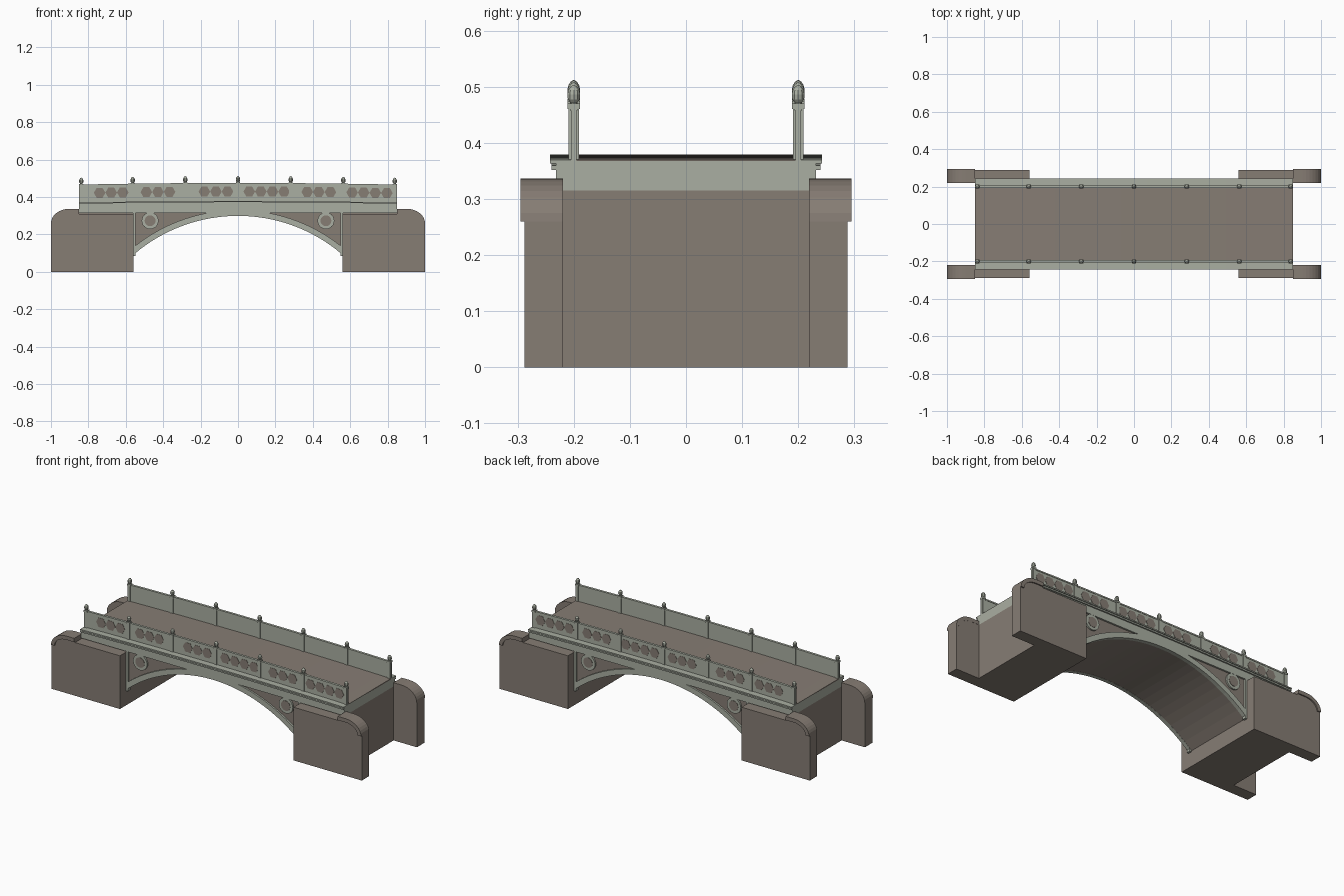
import bpy, bmesh, math

cube = bpy.data.objects.get("Cube")
if cube:
    bpy.data.objects.remove(cube, do_unlink=True)


def material(name, rgb):
    m = bpy.data.materials.new(name)
    m.use_nodes = True
    m.diffuse_color = (*rgb, 1)
    m.node_tree.nodes["Principled BSDF"].inputs["Base Color"].default_value = (*rgb, 1)
    return m


BROWN = material("brown stone", (0.24, 0.205, 0.175))
GREEN = material("pale green stone", (0.40, 0.425, 0.36))

SPAN, END, RISE = 0.56, 0.85, 0.30   # arch half span, deck half length, crown height
RADIUS = 0.856


def camber(x):
    """Road height along the bridge."""
    return 0.377 - 0.009 * (x / END) ** 2


def arch(x, grow=0.0):
    """Height of the arch curve, offset outward by grow."""
    r = RADIUS + grow
    return RISE - RADIUS + math.sqrt(r * r - x * x)


def steps(a, b, n):
    return [a + (b - a) * i / n for i in range(n + 1)]


def finish(name, bm, mat, mirror):
    bmesh.ops.recalc_face_normals(bm, faces=bm.faces)
    me = bpy.data.meshes.new(name)
    bm.to_mesh(me)
    bm.free()
    me.materials.append(mat)
    ob = bpy.data.objects.new(name, me)
    bpy.context.collection.objects.link(ob)
    if mirror:
        mod = ob.modifiers.new("Mirror", "MIRROR")
        mod.use_axis = ("x" in mirror, "y" in mirror, False)
    return ob


def add_prism(bm, pts, y0, y1):
    """Extrude an x-z outline between two y positions."""
    face = bm.faces.new([bm.verts.new((x, y0, z)) for x, z in pts])
    ext = bmesh.ops.extrude_face_region(bm, geom=[face])["geom"]
    moved = [v for v in ext if isinstance(v, bmesh.types.BMVert)]
    bmesh.ops.translate(bm, verts=moved, vec=(0, y1 - y0, 0))


def prism(name, pts, y0, y1, mat, mirror=""):
    bm = bmesh.new()
    add_prism(bm, pts, y0, y1)
    return finish(name, bm, mat, mirror)


def rect(x0, x1, z0, z1):
    return [(x0, z0), (x1, z0), (x1, z1), (x0, z1)]


def ngon(cx, cz, r, n):
    return [(cx + r * math.cos(math.tau * i / n), cz + r * math.sin(math.tau * i / n))
            for i in range(n)]


def band(lower, upper, a=-END, b=END, n=24):
    """Closed outline between two height functions."""
    xs = steps(a, b, n)
    return [(x, lower(x)) for x in xs] + [(x, upper(x)) for x in reversed(xs)]


# Abutments and arch barrel
prism("abutment", rect(SPAN, END, 0, 0.315), -0.22, 0.22, BROWN, "x")
prism("arch_barrel", band(arch, lambda x: 0.32, -SPAN, SPAN), -0.222, 0.222, BROWN)

# Wing walls with rounded ends and a wider coping
def wing_curve(inset):
    return [(0.9 + (0.1 - inset) * math.cos(t), 0.26 + (0.077 - inset) * math.sin(t))
            for t in steps(0, math.pi / 2, 8)]


outer = wing_curve(0)
prism("wing_wall", [(SPAN, 0), (1, 0)] + outer + [(END, 0.337), (END, 0.31), (SPAN, 0.31)],
      0.22, 0.288, BROWN, "xy")
prism("wing_coping", outer + [(END, 0.337), (END, 0.315)] + wing_curve(0.022)[::-1],
      0.219, 0.295, BROWN, "xy")

# Deck, road and edge mouldings
prism("deck", band(lambda x: 0.315, camber), -0.232, 0.232, GREEN)
prism("road", band(lambda x: camber(x) - 0.004, lambda x: camber(x) + 0.002),
      -0.195, 0.195, BROWN)
prism("cornice", band(lambda x: camber(x) - 0.005, lambda x: camber(x) + 0.002),
      0.196, 0.242, GREEN, "y")
prism("lower_moulding", band(lambda x: camber(x) - 0.016, lambda x: camber(x) - 0.008),
      0.22, 0.240, GREEN, "y")

# Arch ring, spandrel edge strips and roundels
prism("arch_ring", band(lambda x: arch(x) - 0.001, lambda x: min(arch(x, 0.03), 0.322),
                        -SPAN, SPAN), 0.21, 0.232, GREEN, "y")
prism("spandrel_strip", rect(0.548, SPAN + 0.001, 0.085, 0.32), 0.21, 0.232, GREEN, "xy")
prism("roundel_ring", ngon(0.47, 0.273, 0.045, 24), 0.21, 0.231, GREEN, "xy")
prism("roundel_centre", ngon(0.47, 0.273, 0.029, 24), 0.225, 0.233, BROWN, "xy")

# Parapet with coping
prism("parapet", band(lambda x: camber(x) - 0.004, lambda x: camber(x) + 0.094),
      0.195, 0.205, GREEN, "y")
prism("parapet_coping", band(lambda x: camber(x) + 0.090, lambda x: camber(x) + 0.098),
      0.193, 0.207, GREEN, "y")

# Hexagon plates on the outer parapet faces
bm = bmesh.new()
for first, count in ((-0.74, 3), (-0.49, 3), (-0.18, 3), (0.06, 4), (0.37, 3), (0.61, 4)):
    for i in range(count):
        x = first + 0.062 * i
        add_prism(bm, ngon(x, camber(x) + 0.052, 0.031, 6), 0.203, 0.2065)
finish("hexagon_panels", bm, BROWN, "y")

# Posts with caps and turned finials
post_x = [0] + [s * p for p in (0.282, 0.563, 0.838) for s in (-1, 1)]
bm = bmesh.new()
for x in post_x:
    z = camber(x)
    add_prism(bm, rect(x - 0.009, x + 0.009, z - 0.004, z + 0.095), 0.191, 0.209)
    add_prism(bm, rect(x - 0.011, x + 0.011, z + 0.092, z + 0.102), 0.189, 0.211)
finish("posts", bm, GREEN, "y")

bm = bmesh.new()
profile = [(0.008, 0.100), (0.007, 0.104), (0.011, 0.109), (0.012, 0.118),
           (0.010, 0.126), (0.006, 0.132), (0.001, 0.135)]
for x in post_x:
    rings = [[bm.verts.new((px, 0.2 + py, camber(x) + h))
              for px, py in ngon(x, 0, r, 10)] for r, h in profile]
    for low, high in zip(rings, rings[1:]):
        for i in range(10):
            j = (i + 1) % 10
            bm.faces.new((low[i], low[j], high[j], high[i]))
    bm.faces.new(rings[0])
    bm.faces.new(rings[-1])
finish("finials", bm, GREEN, "y")
